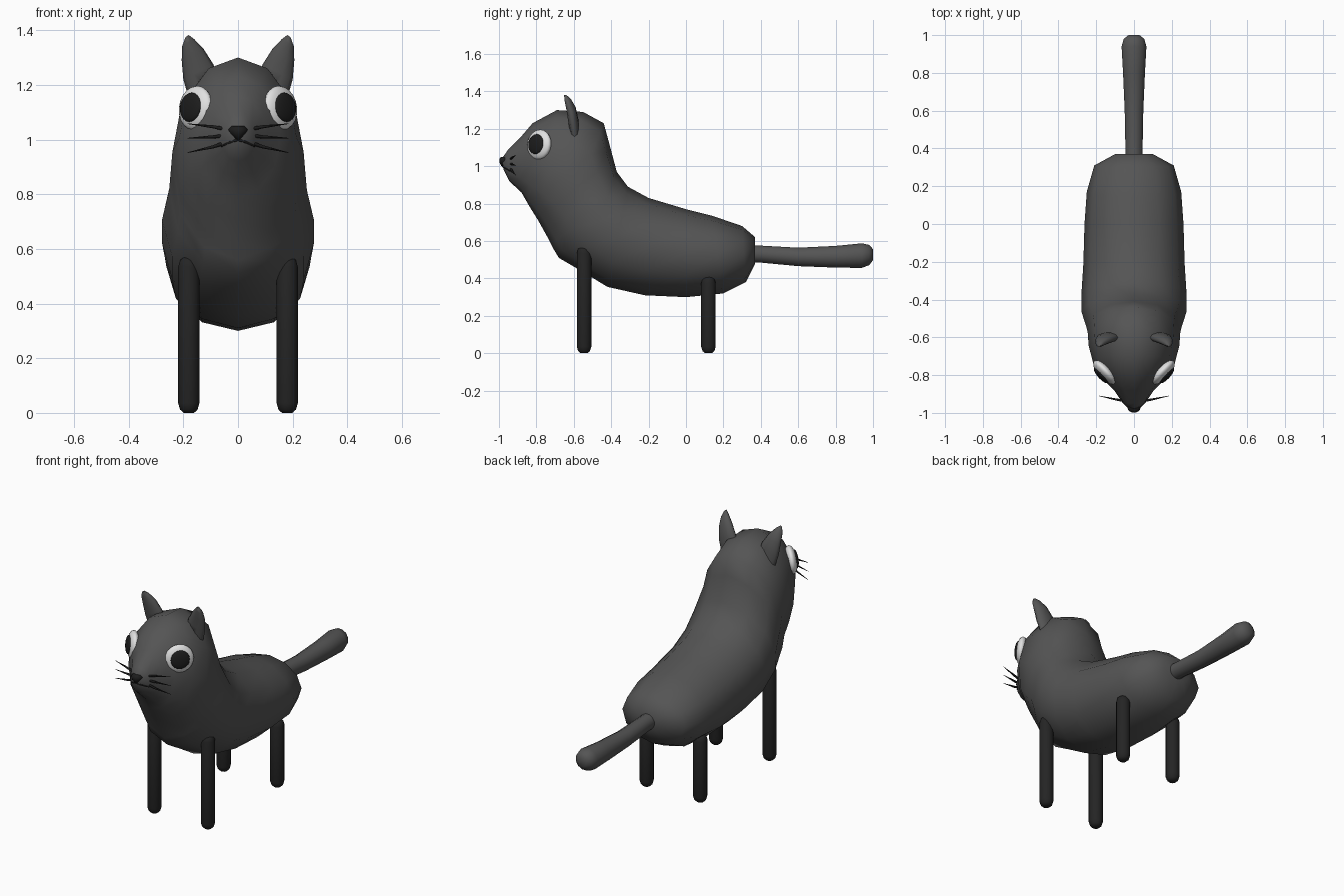
import bpy, bmesh, math
from mathutils import Vector

if "Cube" in bpy.data.objects:
    bpy.data.objects.remove(bpy.data.objects["Cube"])


def material(name, r, g, b):
    m = bpy.data.materials.new(name)
    m.diffuse_color = (r, g, b, 1)
    m.use_nodes = True
    m.node_tree.nodes["Principled BSDF"].inputs["Base Color"].default_value = m.diffuse_color
    return m


GREY = material("grey fur", 0.09, 0.09, 0.09)
DARK = material("dark legs", 0.018, 0.018, 0.018)
BLACK = material("black", 0.012, 0.012, 0.012)
WHITE = material("eye white", 0.75, 0.75, 0.75)


def loft(name, rings, mat, sides=12, angle=80):
    """Skin elliptical rings given as (centre, half axis a, half axis b)."""
    bm = bmesh.new()
    loops = []
    for c, a, b in rings:
        c, a, b = Vector(c), Vector(a), Vector(b)
        loops.append([bm.verts.new(c + a * math.cos(t) + b * math.sin(t))
                      for t in (2 * math.pi * i / sides for i in range(sides))])
    for p, q in zip(loops, loops[1:]):
        for i in range(sides):
            j = (i + 1) % sides
            bm.faces.new((p[i], p[j], q[j], q[i]))
    bm.faces.new(loops[0])
    bm.faces.new(loops[-1])
    bmesh.ops.recalc_face_normals(bm, faces=bm.faces)
    me = bpy.data.meshes.new(name)
    bm.to_mesh(me)
    bm.free()
    me.materials.append(mat)
    ob = bpy.data.objects.new(name, me)
    bpy.context.collection.objects.link(ob)
    smooth(ob, angle)
    return ob


def smooth(ob, angle=80):
    bpy.ops.object.select_all(action='DESELECT')
    ob.select_set(True)
    bpy.context.view_layer.objects.active = ob
    bpy.ops.object.shade_smooth_by_angle(angle=math.radians(angle))


def ball(name, loc, scale, mat, normal=(0, 0, 1), seg=20, rings=10):
    bpy.ops.mesh.primitive_uv_sphere_add(segments=seg, ring_count=rings, radius=1, location=loc)
    ob = bpy.context.object
    ob.name = name
    ob.scale = scale
    ob.rotation_euler = Vector(normal).to_track_quat('Z', 'Y').to_euler()
    ob.data.materials.append(mat)
    smooth(ob)
    return ob


def tube(name, points, mat, sides=8):
    """Round tube along (position, radius) points."""
    d = (Vector(points[-1][0]) - Vector(points[0][0])).normalized()
    a = d.orthogonal().normalized()
    b = d.cross(a)
    return loft(name, [(p, a * r, b * r) for p, r in points], mat, sides)


# Body: rings from muzzle to rump as (top y, top z, bottom y, bottom z, half width)
profile = [
    (-0.985, 1.04, -0.975, 0.98, 0.025), (-0.95, 1.09, -0.945, 0.92, 0.06),
    (-0.88, 1.16, -0.88, 0.86, 0.105), (-0.82, 1.23, -0.84, 0.79, 0.155),
    (-0.69, 1.30, -0.79, 0.71, 0.215), (-0.55, 1.29, -0.74, 0.62, 0.24),
    (-0.44, 1.23, -0.71, 0.56, 0.245), (-0.41, 1.12, -0.68, 0.51, 0.252),
    (-0.37, 0.97, -0.56, 0.44, 0.278), (-0.31, 0.89, -0.42, 0.355, 0.278),
    (-0.20, 0.83, -0.22, 0.31, 0.268), (0.00, 0.77, 0.00, 0.30, 0.262),
    (0.14, 0.735, 0.20, 0.32, 0.25), (0.30, 0.68, 0.32, 0.38, 0.21),
    (0.37, 0.62, 0.37, 0.48, 0.10)]
loft("body", [((0, (ty + by) / 2, (tz + bz) / 2), (w, 0, 0),
               (0, (ty - by) / 2, (tz - bz) / 2)) for ty, tz, by, bz, w in profile], GREY)

# Tail, swelling toward a rounded tip
tube("tail", [((0, y, z), r) for y, z, r in (
    (0.30, 0.533, 0.048), (0.40, 0.53, 0.047), (0.60, 0.515, 0.051), (0.80, 0.516, 0.06),
    (0.94, 0.522, 0.068), (0.98, 0.525, 0.056), (1.0, 0.527, 0.03))], GREY, 12)

# Nose: three tapering rings
loft("nose", [((0, -0.97, z), (w, 0, 0), (0, d, 0)) for z, w, d in (
    (1.0, 0.008, 0.018), (1.02, 0.028, 0.028), (1.037, 0.036, 0.03), (1.05, 0.022, 0.02))], BLACK, 10)

for s, side in ((1, "right"), (-1, "left")):
    # Legs with rounded ends
    for part, y, top in (("front", -0.545, 0.57), ("back", 0.12, 0.41)):
        tube(f"{part}_leg_{side}", [((s * 0.18, y, z), r) for z, r in (
            (0.0, 0.02), (0.012, 0.033), (0.035, 0.04), (top - 0.035, 0.04),
            (top - 0.012, 0.033), (top, 0.02))], DARK, 12)

    # Ears: flat rings from inner edge to outer edge, tip leaning forward
    ear = [(0.07, 1.22, 0.18, 1.15, -0.595, 0.025), (0.09, 1.275, 0.20, 1.22, -0.603, 0.028),
           (0.125, 1.33, 0.206, 1.29, -0.615, 0.026), (0.16, 1.367, 0.204, 1.342, -0.632, 0.018),
           (0.18, 1.382, 0.192, 1.375, -0.645, 0.007)]
    loft(f"ear_{side}", [((s * (a + c) / 2, y, (b + d) / 2), (s * (c - a) / 2, 0, (d - b) / 2),
                          (0, t, 0)) for a, b, c, d, y, t in ear], GREY, 10)

    # Eyes: flattened white ball with a dark pupil
    n = Vector((s * 0.72, -0.68, 0.12)).normalized()
    c = Vector((s * 0.155, -0.785, 1.115))
    ball(f"eye_{side}", c, (0.082, 0.082, 0.034), WHITE, n)
    ball(f"pupil_{side}", c + n * 0.026, (0.054, 0.054, 0.016), BLACK, n)

    # Whiskers: thin spikes
    for i, (z0, z1) in enumerate(((1.035, 1.058), (1.015, 1.005), (0.995, 0.952))):
        tube(f"whisker_{side}_{i + 1}", [((s * 0.03, -0.94, z0), 0.008),
             ((s * 0.09, -0.93, (z0 + z1) / 2), 0.006),
             ((s * 0.185, -0.91, z1), 0.001)], BLACK, 6)

    # Mouth line
    tube(f"mouth_{side}", [((0, -0.981, 1.0), 0.005), ((s * 0.025, -0.972, 0.992), 0.005),
         ((s * 0.062, -0.94, 0.975), 0.003)], BLACK, 6)
